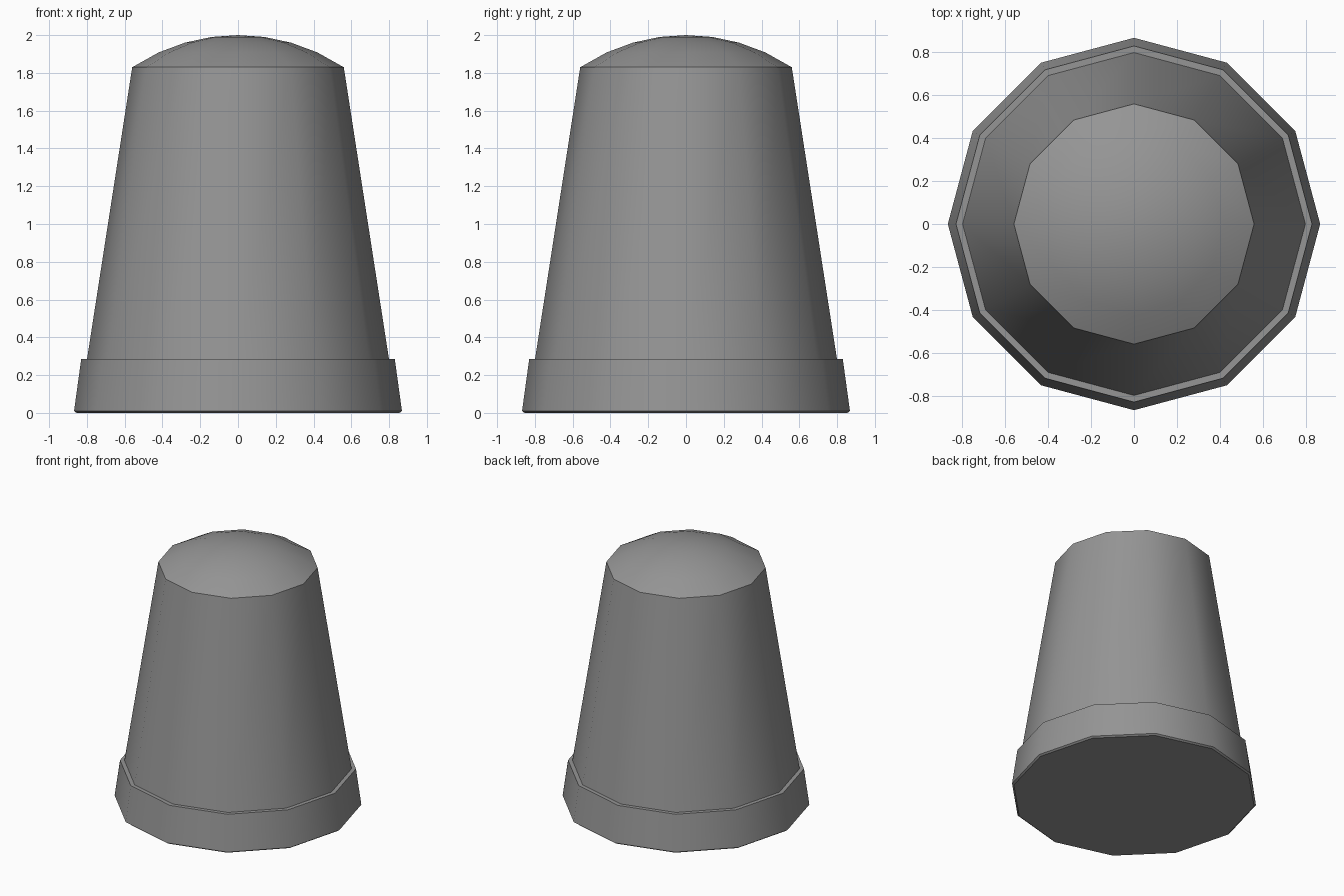
import bpy
import bmesh
from math import cos, sin, pi, sqrt, radians

SIDES = 12

cube = bpy.data.objects.get("Cube")
if cube:
    bpy.data.objects.remove(cube, do_unlink=True)

# Single grey material
grey = bpy.data.materials.new("grey metal")
grey.use_nodes = True
COLOUR = (0.3, 0.3, 0.3, 1)
grey.diffuse_color = COLOUR
grey.node_tree.nodes["Principled BSDF"].inputs["Base Color"].default_value = COLOUR


def lathe(name, profile):
    """Revolve (radius, height) points into a faceted solid; radius 0 makes a pole."""
    bm = bmesh.new()
    rings = []
    for r, z in profile:
        count = SIDES if r > 0 else 1
        rings.append([bm.verts.new((r * cos(2 * pi * i / SIDES),
                                    r * sin(2 * pi * i / SIDES), z))
                      for i in range(count)])
    for low, high in zip(rings, rings[1:]):
        for i in range(SIDES):
            j = (i + 1) % SIDES
            if len(high) == 1:
                bm.faces.new((low[i], low[j], high[0]))
            else:
                bm.faces.new((low[i], low[j], high[j], high[i]))
    bm.faces.new(rings[0][::-1])
    if len(rings[-1]) > 1:
        bm.faces.new(rings[-1])
    mesh = bpy.data.meshes.new(name)
    bm.to_mesh(mesh)
    bm.free()
    mesh.materials.append(grey)
    obj = bpy.data.objects.new(name, mesh)
    bpy.context.collection.objects.link(obj)
    bpy.ops.object.select_all(action="DESELECT")
    obj.select_set(True)
    bpy.context.view_layer.objects.active = obj
    bpy.ops.object.shade_smooth_by_angle(angle=radians(35))
    return obj


# Base band with a slightly bevelled foot
lathe("base_band", [(0.855, 0), (0.868, 0.01), (0.83, 0.285)])

# Tapered body closed by a shallow spherical dome
TOP_R, RIM_Z = 0.56, 1.83
rise = 2 - RIM_Z
ball = (TOP_R ** 2 + rise ** 2) / (2 * rise)
dome = [(TOP_R * k / 4, 2 - ball + sqrt(ball ** 2 - (TOP_R * k / 4) ** 2))
        for k in (3, 2, 1, 0)]
lathe("tapered_body", [(0.8, 0.28), (TOP_R, RIM_Z)] + dome)
